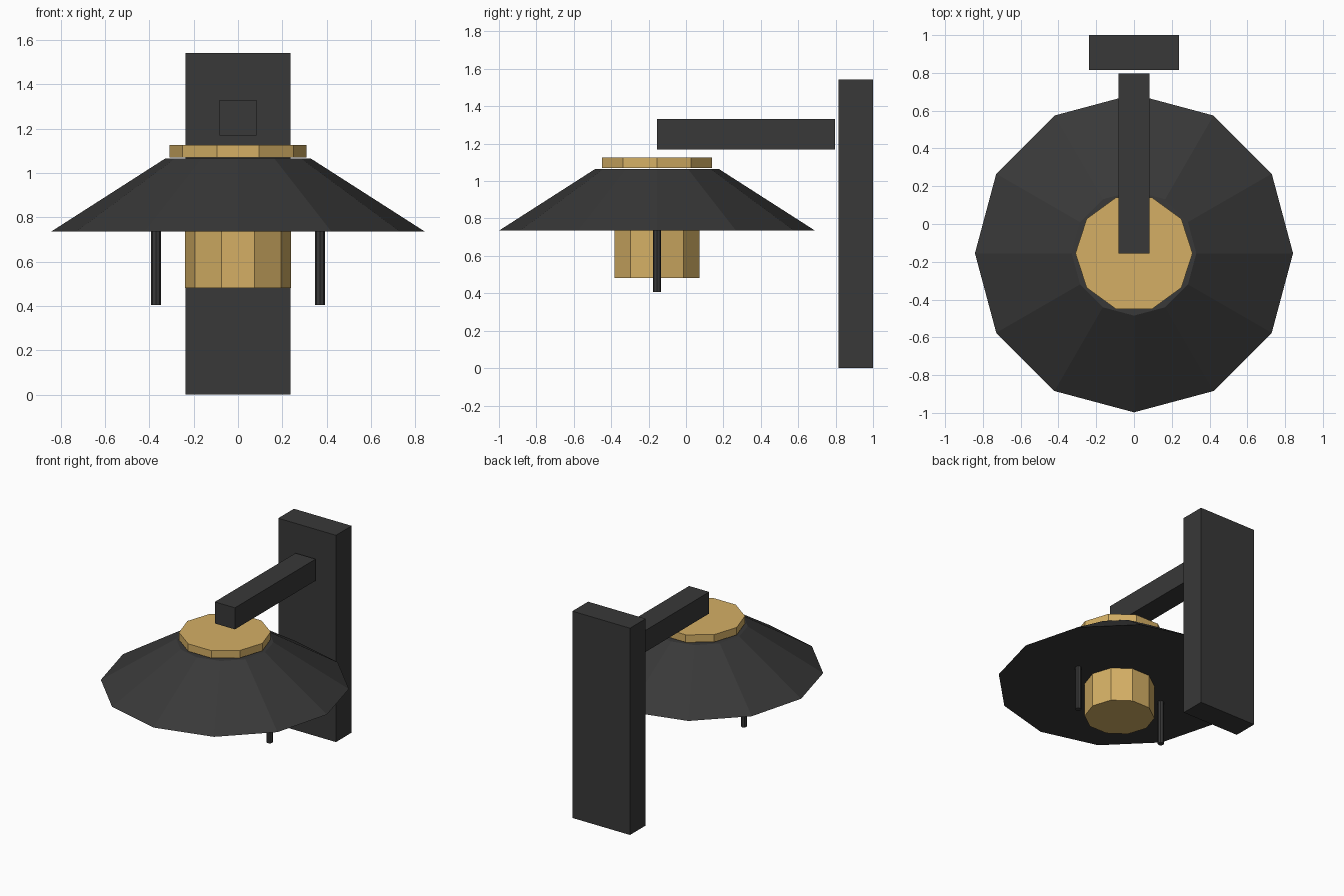
import bpy
import math

if "Cube" in bpy.data.objects:
    bpy.data.objects.remove(bpy.data.objects["Cube"])

CY = -0.155  # lamp axis in y


def material(name, color):
    m = bpy.data.materials.new(name)
    m.diffuse_color = (*color, 1.0)
    m.use_nodes = True
    m.node_tree.nodes["Principled BSDF"].inputs["Base Color"].default_value = m.diffuse_color
    return m


black = material("matte black", (0.04, 0.04, 0.04))
brass = material("brass", (0.66, 0.43, 0.13))


def finish(name, mat):
    ob = bpy.context.object
    ob.name = name
    ob.data.materials.append(mat)
    return ob


def box(name, lo, hi, mat):
    bpy.ops.mesh.primitive_cube_add(size=1, location=[(a + b) / 2 for a, b in zip(lo, hi)])
    bpy.context.object.scale = [b - a for a, b in zip(lo, hi)]
    bpy.ops.object.transform_apply(location=False, rotation=False, scale=True)
    return finish(name, mat)


def prism(name, sides, r_low, r_top, z0, z1, mat, x=0.0):
    # the primitive's first corner points along +y; turn it so it points along +x
    bpy.ops.mesh.primitive_cone_add(vertices=sides, radius1=r_low, radius2=r_top, depth=z1 - z0,
                                    location=(x, CY, (z0 + z1) / 2),
                                    rotation=(0, 0, math.pi / 2))
    return finish(name, mat)


# Wall mount and arm
box("wall_plate", (-0.238, 0.815, 0.0), (0.238, 1.0, 1.543), black)
box("arm", (-0.083, CY, 1.17), (0.083, 0.797, 1.331), black)

# Shade with brass cap and bulb holder
prism("shade", 12, 0.842, 0.33, 0.737, 1.065, black)
prism("cap", 10, 0.31, 0.31, 1.071, 1.127, brass)
prism("bulb_holder", 10, 0.24, 0.24, 0.482, 0.742, brass)

# Pull rods on both sides
for side, x in (("left", -0.37), ("right", 0.37)):
    prism("rod_" + side, 8, 0.022, 0.022, 0.406, 0.742, black, x)
